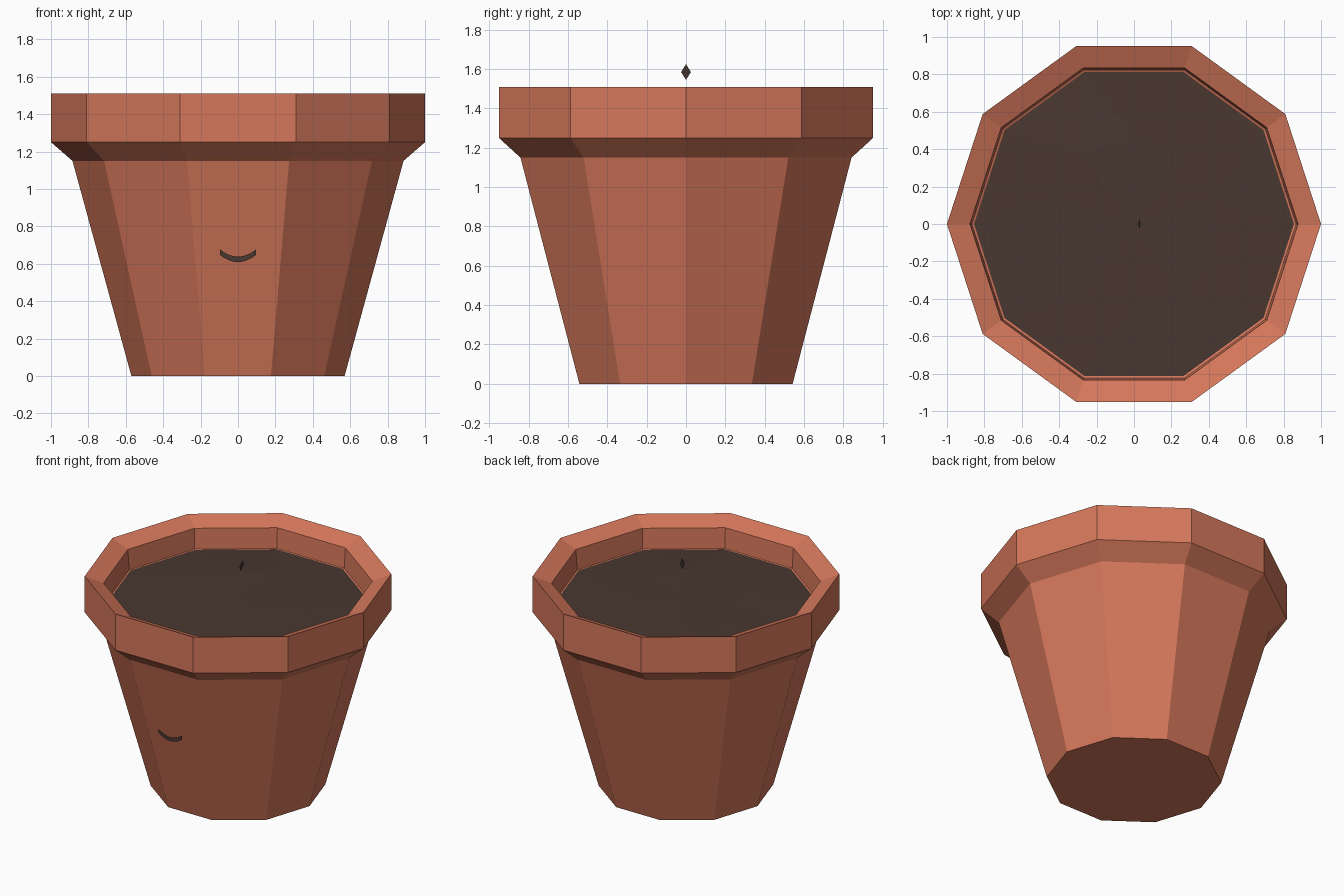
import bpy, bmesh, math, random

if "Cube" in bpy.data.objects:
    bpy.data.objects.remove(bpy.data.objects["Cube"], do_unlink=True)

SIDES = 10
random.seed(4)


def material(name, color):
    m = bpy.data.materials.new(name)
    m.use_nodes = True
    m.diffuse_color = (*color, 1)
    m.node_tree.nodes["Principled BSDF"].inputs["Base Color"].default_value = (*color, 1)
    return m


terracotta = material("terracotta", (0.66, 0.185, 0.104))
soil_brown = material("dark soil", (0.066, 0.038, 0.029))


def finish(bm, name, mat, solid=False):
    if solid:
        bmesh.ops.recalc_face_normals(bm, faces=bm.faces)
    mesh = bpy.data.meshes.new(name)
    bm.to_mesh(mesh)
    bm.free()
    mesh.materials.append(mat)
    obj = bpy.data.objects.new(name, mesh)
    bpy.context.collection.objects.link(obj)
    return obj


def ring(bm, radius, z, turn=0.0, jitter=0.0):
    verts = []
    for i in range(SIDES):
        a = 2 * math.pi * (i + turn) / SIDES
        dz = random.uniform(-jitter, jitter)
        verts.append(bm.verts.new((radius * math.cos(a), radius * math.sin(a), z + dz)))
    return verts


# Pot: ten-sided wall with flared collar, sloping lip and inner ledge
bm = bmesh.new()
profile = [(0.57, 0), (0.885, 1.15), (1, 1.25), (1, 1.51),
           (0.877, 1.46), (0.867, 1.315), (0.845, 1.305), (0.8, 1.2)]
rings = [ring(bm, r, z) for r, z in profile]
for low, high in zip(rings, rings[1:]):
    for i in range(SIDES):
        j = (i + 1) % SIDES
        bm.faces.new((low[i], low[j], high[j], high[i]))
bm.faces.new(rings[0][::-1])
bm.faces.new(rings[-1])
finish(bm, "pot", terracotta, solid=True)

# Soil: slightly uneven faceted surface
bm = bmesh.new()
outer = ring(bm, 0.855, 1.315)
inner = ring(bm, 0.46, 1.33, turn=0.5, jitter=0.008)
centre = bm.verts.new((0, 0, 1.335))
for i in range(SIDES):
    j = (i + 1) % SIDES
    bm.faces.new((outer[i], outer[j], inner[i]))
    bm.faces.new((inner[i], outer[j], inner[j]))
    bm.faces.new((inner[i], inner[j], centre))
finish(bm, "soil", soil_brown)

# Smile: thin curved band in front of the pot
bm = bmesh.new()
steps = 10
columns = []
for i in range(steps + 1):
    t = 2 * i / steps - 1
    columns.append([bm.verts.new((0.095 * t, -0.77, z + 0.037 * t * t)) for z in (0.609, 0.638)])
for a, b in zip(columns, columns[1:]):
    bm.faces.new((a[0], b[0], b[1], a[1]))
finish(bm, "smile", soil_brown)

# Seed: tiny flat diamond hovering over the soil
bm = bmesh.new()
points = [(0.023, 0, 1.545), (0.029, 0.025, 1.585), (0.035, 0, 1.625), (0.029, -0.025, 1.585)]
bm.faces.new([bm.verts.new(p) for p in points])
finish(bm, "seed", soil_brown)
